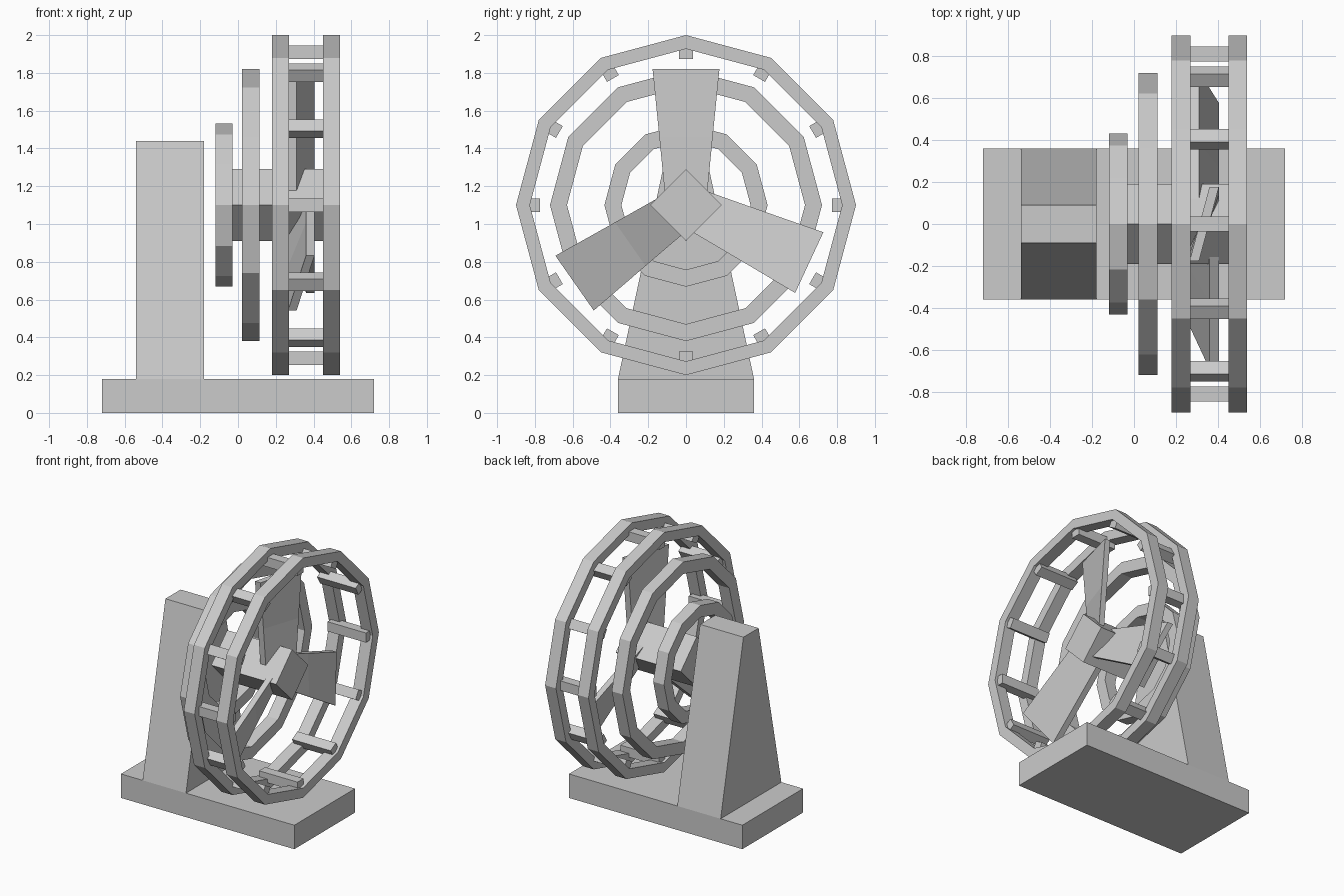
import bpy, math

if "Cube" in bpy.data.objects:
    bpy.data.objects.remove(bpy.data.objects["Cube"])

AXLE_Z = 1.1


def make(name, verts, faces):
    me = bpy.data.meshes.new(name)
    me.from_pydata(verts, [], faces)
    me.update()
    ob = bpy.data.objects.new(name, me)
    bpy.context.collection.objects.link(ob)
    return ob


def loft(name, sections):
    """Skin a list of equal-length closed sections and cap both ends."""
    n = len(sections[0])
    verts = [p for s in sections for p in s]
    faces = [tuple(range(n))[::-1], tuple(range(len(verts) - n, len(verts)))]
    for k in range(len(sections) - 1):
        for i in range(n):
            j = (i + 1) % n
            faces.append((k * n + i, k * n + j, (k + 1) * n + j, (k + 1) * n + i))
    return make(name, verts, faces)


def polar(x, r, t, a):
    """Point at radius r and tangential offset t; a is clockwise from up, seen from +x."""
    s, c = math.sin(a), math.cos(a)
    return (x, r * s + t * c, AXLE_Z + r * c - t * s)


def ring(name, x0, x1, outer, inner, n=12):
    verts, faces = [], []
    for i in range(n):
        a = 2 * math.pi * i / n
        verts += [polar(x, r, 0, a) for x, r in
                  ((x0, outer), (x1, outer), (x1, inner), (x0, inner))]
        for k in range(4):
            l, m = (k + 1) % 4, (i + 1) % n
            faces.append((i * 4 + k, i * 4 + l, m * 4 + l, m * 4 + k))
    return make(name, verts, faces)


def rect(hx, hy, z, cx=0):
    return [(cx - hx, -hy, z), (cx + hx, -hy, z), (cx + hx, hy, z), (cx - hx, hy, z)]


# Base and tapered support tower
loft("base", [rect(0.72, 0.36, 0), rect(0.72, 0.36, 0.18)])
loft("tower", [rect(0.18, 0.36, 0.18, -0.36), rect(0.18, 0.09, 1.44, -0.36)])

# Square hub turned on its corner
loft("hub", [[polar(x, 0.19, 0, -i * math.pi / 2) for i in range(4)] for x in (-0.09, 0.45)])

# Twelve-sided rings
ring("small_ring", -0.12, -0.03, 0.432, 0.342)
ring("middle_ring", 0.0225, 0.1125, 0.72, 0.63)
ring("cage_ring_back", 0.18, 0.27, 0.9, 0.827)
ring("cage_ring_front", 0.45, 0.54, 0.9, 0.827)

# Cross bars joining the cage rings
for i in range(12):
    a = i * math.pi / 6
    loft(f"cage_bar_{i + 1}", [[polar(x, 0.81 + r, t, a) for r, t in
         ((-.036, -.036), (-.036, .036), (.036, .036), (.036, -.036))]
         for x in (0.2, 0.52)])

# Pitched blades that widen towards the tip
for i, deg in enumerate((0, 115, 235)):
    a = math.radians(deg)
    loft(f"blade_{i + 1}", [[polar(x, r, t, a) for x, t in
         ((.265, -w), (.31, -w), (.405, w), (.36, w))]
         for r, w in ((0, .106), (.36, .141), (.72, .177))])

# Consistent outward normals
import bmesh
for ob in bpy.data.objects:
    bm = bmesh.new()
    bm.from_mesh(ob.data)
    bmesh.ops.recalc_face_normals(bm, faces=bm.faces)
    bm.to_mesh(ob.data)
    bm.free()
